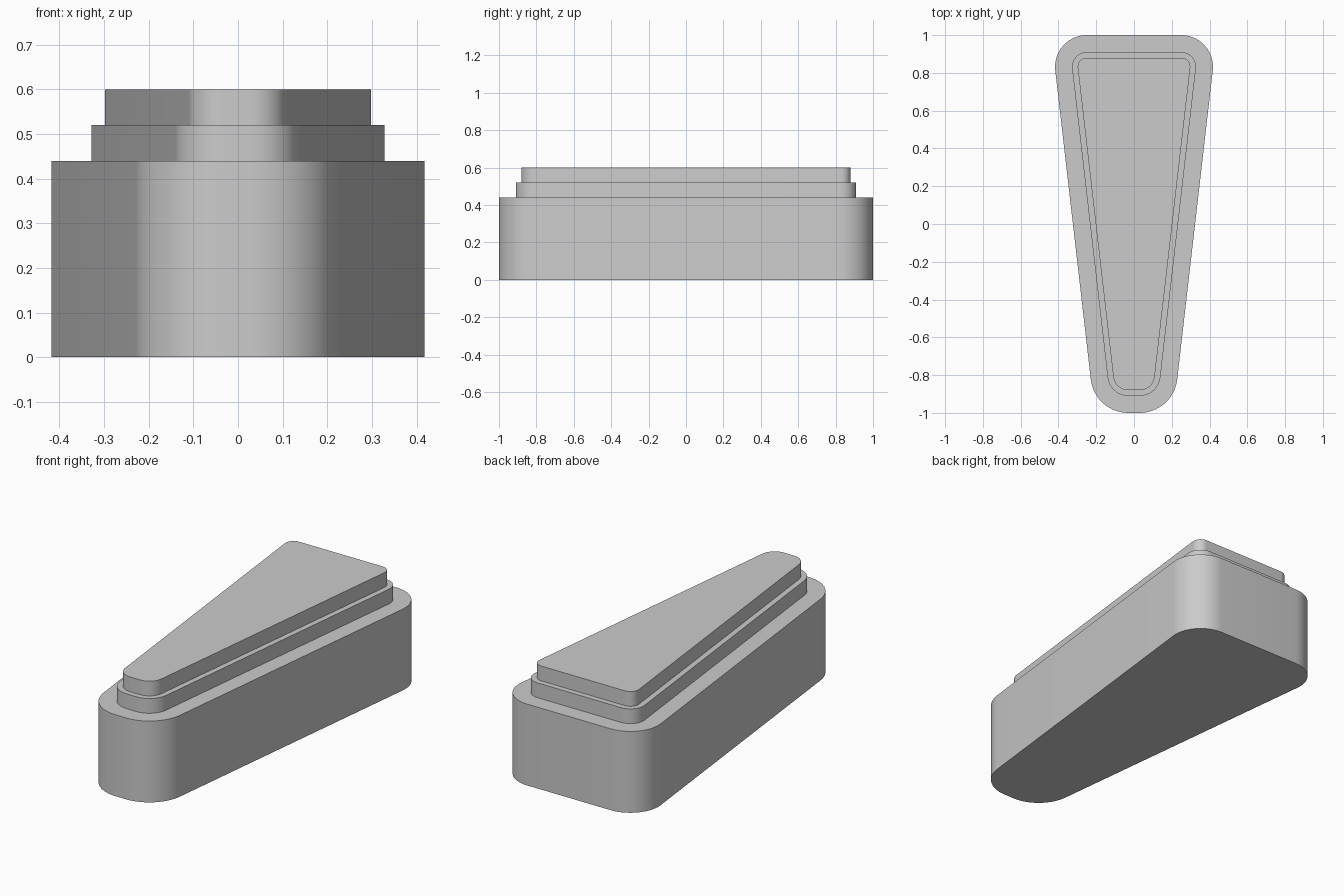
import bpy, bmesh
from math import cos, sin, acos, atan2, pi

if "Cube" in bpy.data.objects:
    bpy.data.objects.remove(bpy.data.objects["Cube"])


def outline(x_max, y_max, r_front, r_back, cx_front, steps=14):
    """Rounded wedge: two corner arcs joined by their common tangent, mirrored in x."""
    yf, cx_back, yb = -y_max + r_front, x_max - r_back, y_max - r_back
    dx, dy = cx_back - cx_front, yb - yf
    length = (dx * dx + dy * dy) ** 0.5
    tangent = atan2(dy, dx) - acos((r_front - r_back) / length)
    half = []
    for i in range(steps + 1):
        a = -pi / 2 + (tangent + pi / 2) * i / steps
        half.append((cx_front + r_front * cos(a), yf + r_front * sin(a)))
    for i in range(steps + 1):
        a = tangent + (pi / 2 - tangent) * i / steps
        half.append((cx_back + r_back * cos(a), yb + r_back * sin(a)))
    return half + [(-x, y) for x, y in reversed(half)]


def slab(name, points, z0, z1):
    bm = bmesh.new()
    face = bm.faces.new([bm.verts.new((x, y, z0)) for x, y in points])
    top = bmesh.ops.extrude_face_region(bm, geom=[face], use_keep_orig=True)
    verts = [v for v in top["geom"] if isinstance(v, bmesh.types.BMVert)]
    bmesh.ops.translate(bm, verts=verts, vec=(0, 0, z1 - z0))
    bmesh.ops.recalc_face_normals(bm, faces=bm.faces)
    mesh = bpy.data.meshes.new(name)
    bm.to_mesh(mesh)
    bm.free()
    obj = bpy.data.objects.new(name, mesh)
    bpy.context.collection.objects.link(obj)
    bpy.ops.object.select_all(action="DESELECT")
    obj.select_set(True)
    bpy.context.view_layer.objects.active = obj
    bpy.ops.object.shade_smooth_by_angle(angle=0.6)


# Three stacked tiers, each inset from the one below
for name, inset, z0, z1 in (("base_tier", 0.0, 0.0, 0.44),
                            ("middle_tier", 0.09, 0.44, 0.52),
                            ("top_tier", 0.12, 0.52, 0.60)):
    slab(name, outline(0.418 - inset, 1 - inset, 0.20 - inset, 0.168 - inset, 0.03), z0, z1)
